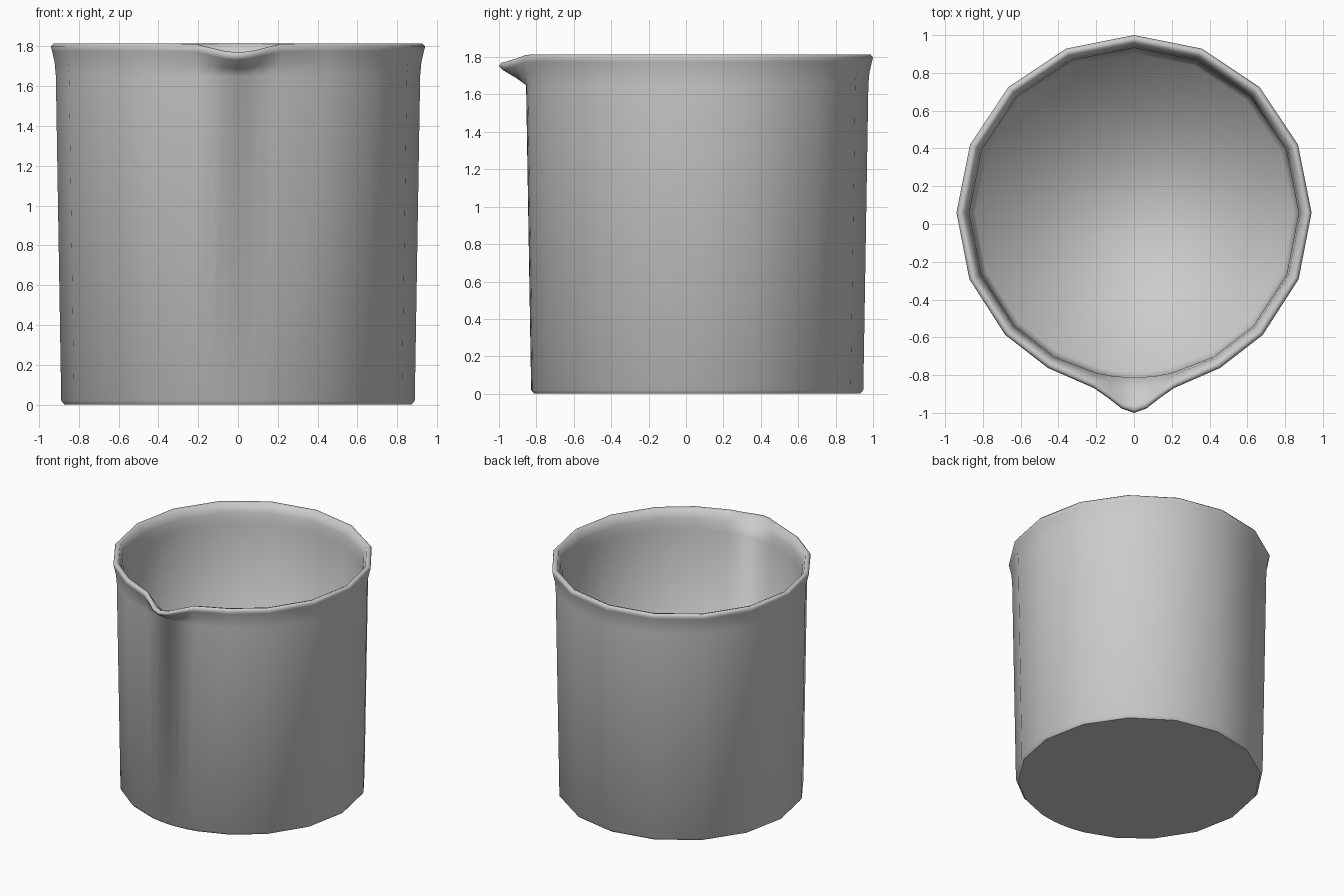
import bpy, bmesh, math

if "Cube" in bpy.data.objects:
    bpy.data.objects.remove(bpy.data.objects["Cube"])

CY = 0.06  # vessel axis sits behind centre because of the spout

# Profile rows: radius, height, share of the spout pull
rows = [(0.872, 0.0, 0), (0.888, 0.02, 0), (0.915, 1.65, 0), (0.921, 1.72, 0.4),
        (0.934, 1.775, 0.9), (0.94, 1.798, 1), (0.926, 1.815, 1),
        (0.902, 1.808, 1), (0.882, 1.74, 0.45), (0.872, 1.66, 0), (0.842, 0.05, 0)]

# Half of the columns: angle from the front, outward pull, downward pull
half = [(0, 0.12, 0.045), (3.5, 0.10, 0.04), (8, 0.05, 0.022), (13, 0.012, 0.003),
        (29, 0, 0), (46.5, 0, 0), (68, 0, 0), (90, 0, 0),
        (112.5, 0, 0), (135, 0, 0), (157.5, 0, 0), (180, 0, 0)]
cols = half + [(-a, o, d) for a, o, d in reversed(half[1:-1])]

bm = bmesh.new()
rings = []
for r, z, w in rows:
    ring = []
    for a, out, drop in cols:
        t = math.radians(a)
        rr = r + out * w
        ring.append(bm.verts.new((rr * math.sin(t), CY - rr * math.cos(t),
                                  z - drop * w ** 0.4)))
    rings.append(ring)

# Walls and rim
n = len(cols)
for lo, hi in zip(rings, rings[1:]):
    for i in range(n):
        j = (i + 1) % n
        bm.faces.new((lo[i], lo[j], hi[j], hi[i]))

# Underside and inner floor
base = bm.faces.new(list(reversed(rings[0])))
bm.faces.new(rings[-1])
for f in bm.faces:
    f.smooth = True
base.smooth = False
bmesh.ops.recalc_face_normals(bm, faces=bm.faces[:])

mesh = bpy.data.meshes.new("beaker")
bm.to_mesh(mesh)
bm.free()
beaker = bpy.data.objects.new("beaker", mesh)
bpy.context.collection.objects.link(beaker)
